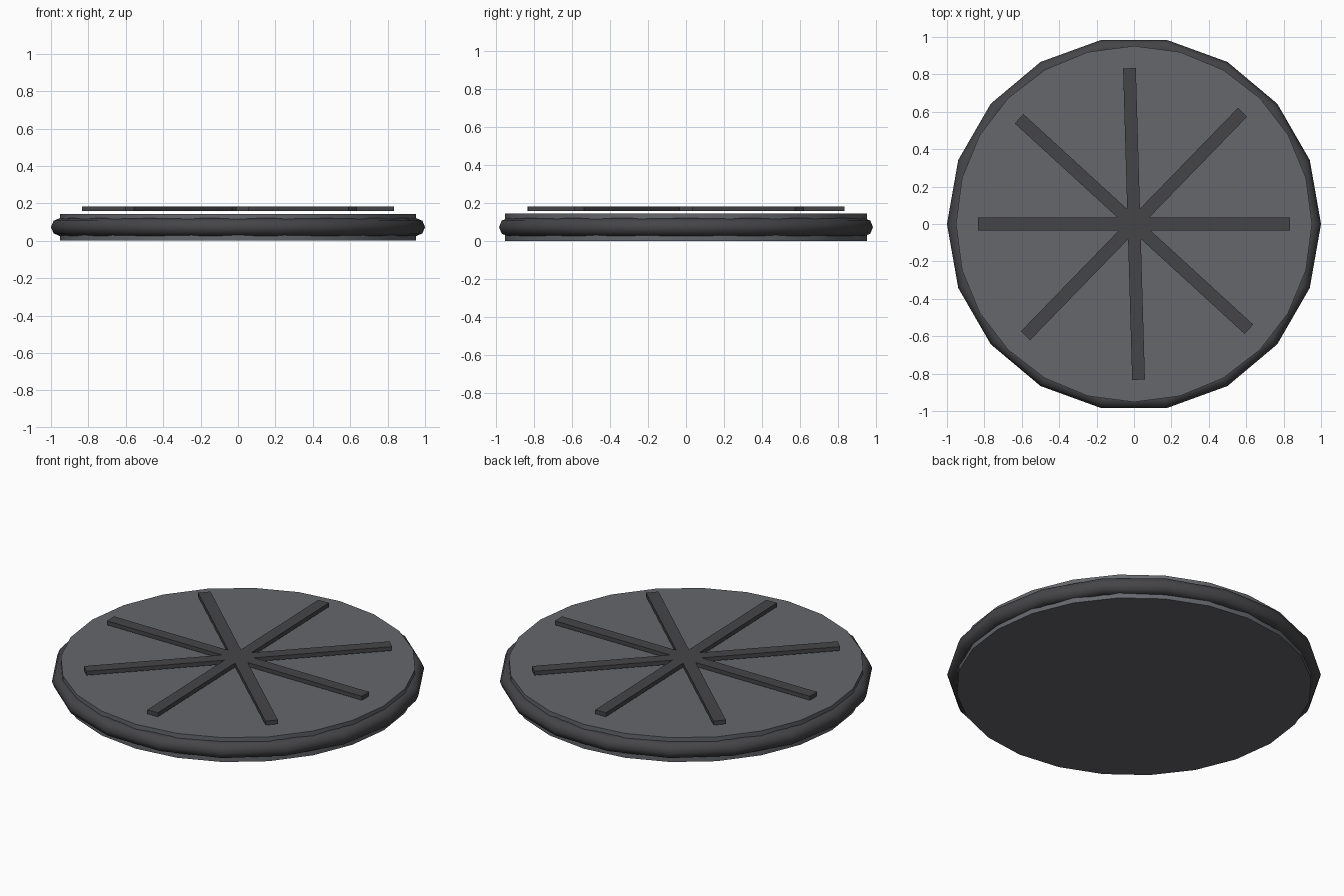
import bpy
import math

if "Cube" in bpy.data.objects:
    bpy.data.objects.remove(bpy.data.objects["Cube"])

R = 0.952      # disc radius
H = 0.144      # disc height


def material(name, rgb):
    m = bpy.data.materials.new(name)
    m.diffuse_color = (*rgb, 1.0)
    m.use_nodes = True
    m.node_tree.nodes["Principled BSDF"].inputs["Base Color"].default_value = m.diffuse_color
    return m


def finish(name, mat, smooth=True):
    ob = bpy.context.object
    ob.name = name
    ob.data.materials.append(mat)
    if smooth:
        bpy.ops.object.shade_smooth_by_angle(angle=math.radians(50))
    return ob


plate_grey = material("plate_grey", (0.13, 0.135, 0.15))
dark_grey = material("dark_grey", (0.06, 0.06, 0.065))

# Main round plate
bpy.ops.mesh.primitive_cylinder_add(vertices=24, radius=R, depth=H,
                                    location=(0, 0, H / 2))
finish("plate", plate_grey)

# Rounded rim around the plate
bpy.ops.mesh.primitive_torus_add(major_radius=R, minor_radius=0.048,
                                 major_segments=18, minor_segments=8,
                                 location=(0, 0, 0.073))
finish("rim", dark_grey)

# Four crossing bars, each 0.8 radians on from the last, just above the plate
for i in range(4):
    bpy.ops.mesh.primitive_cube_add(size=1, location=(0, 0, 0.17),
                                    rotation=(0, 0, 0.8 * i))
    bpy.context.object.scale = (1.666, 0.068, 0.024)
    bpy.ops.object.transform_apply(location=False, rotation=False, scale=True)
    finish(f"bar_{i + 1}", dark_grey, smooth=False)
